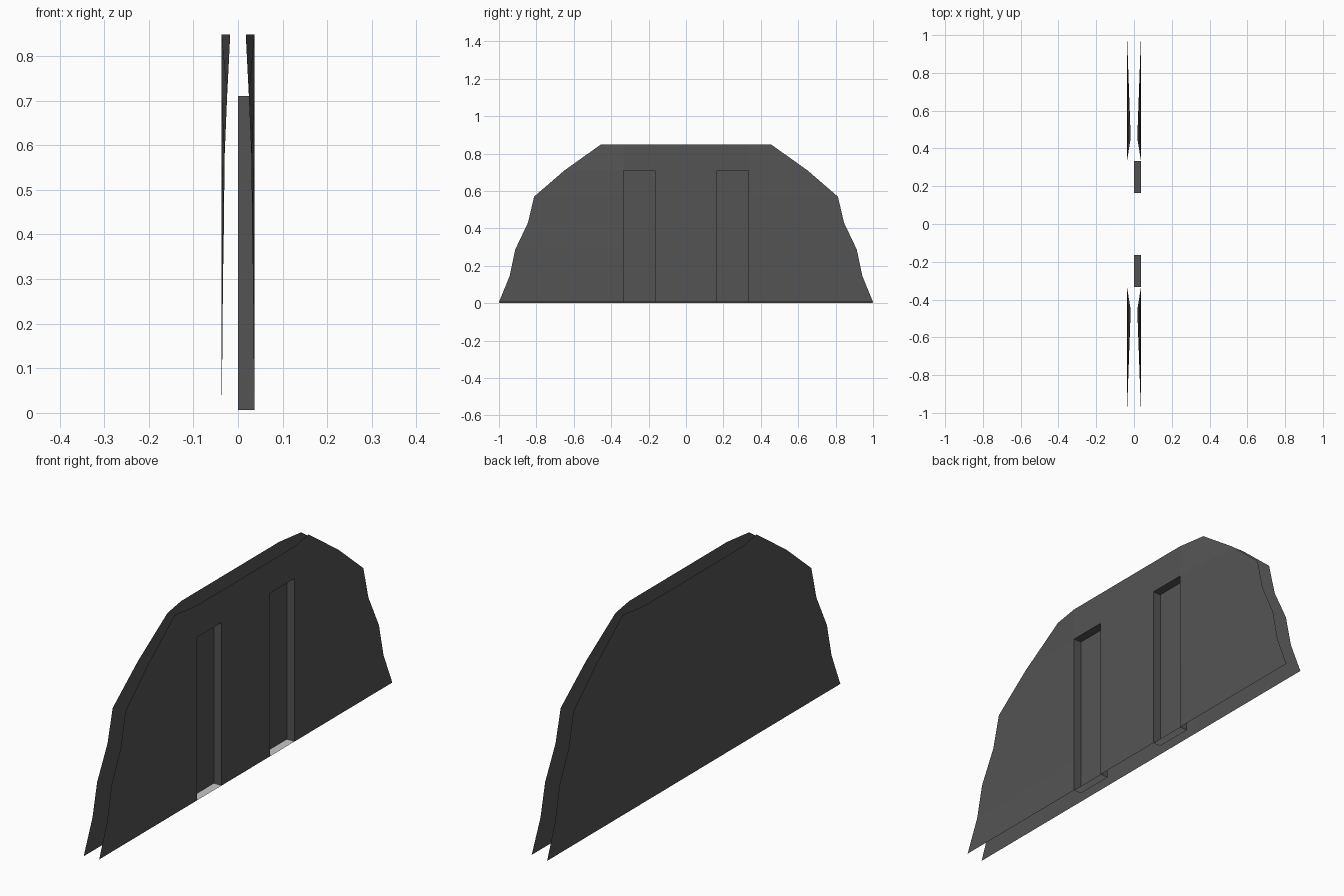
import bpy, bmesh

if "Cube" in bpy.data.objects:
    bpy.data.objects.remove(bpy.data.objects["Cube"])

# Half-width of the wall outline at each height
ROWS = [(0.0, 1.0), (0.145, 0.943), (0.287, 0.913), (0.43, 0.845),
        (0.57, 0.812), (0.71, 0.65), (0.848, 0.456)]
X = 0.037                      # half the spacing between both skins
JAMBS = [-0.333, -0.165, 0.165, 0.333]
DOOR_TOP, SILL = 0.71, 0.006


def material(name, v):
    m = bpy.data.materials.new(name)
    m.diffuse_color = (v, v, v, 1)
    m.use_nodes = True
    m.node_tree.nodes["Principled BSDF"].inputs["Base Color"].default_value = m.diffuse_color
    return m


grey = material("dark grey", 0.088)
pale = material("pale grey", 0.58)


def make(name, quads, mat, outward):
    """Object from quads, each flipped so its normal agrees with 'outward'."""
    bm = bmesh.new()
    for q in quads:
        f = bm.faces.new([bm.verts.new(p) for p in q])
        f.normal_update()
        if f.normal.dot(outward(f.calc_center_median())) < 0:
            f.normal_flip()
    bmesh.ops.remove_doubles(bm, verts=bm.verts, dist=1e-5)
    me = bpy.data.meshes.new(name)
    bm.to_mesh(me)
    bm.free()
    me.materials.append(mat)
    ob = bpy.data.objects.new(name, me)
    bpy.context.collection.objects.link(ob)
    return ob


from mathutils import Vector


# Wall skins: flat in the middle, outer edges pinched towards each other
def skin(name, side, doors):
    def row(z, w):
        xe = side * (X - (1 - w) * 0.036)
        return ([(xe, -w, z)] + [(side * X, y, z) for y in JAMBS] + [(xe, w, z)])
    rows = [row(max(z, SILL) if doors else z, w) for z, w in ROWS]
    quads = []
    for a, b in zip(rows, rows[1:]):
        for i in range(5):
            if doors and i in (1, 3) and b[1][2] <= DOOR_TOP:
                continue
            quads.append((a[i], a[i + 1], b[i + 1], b[i]))
    make(name, quads, grey, lambda c: Vector((side, 0, 0)))


skin("back_wall", -1, False)
skin("door_wall", 1, True)

# Door recesses with a pale threshold
for tag, y0, y1 in (("left", JAMBS[0], JAMBS[1]), ("right", JAMBS[2], JAMBS[3])):
    def p(x, y, z):
        return (x, y, z)
    b, t = SILL, DOOR_TOP
    panel = [p(0, y0, b), p(0, y1, b), p(0, y1, t), p(0, y0, t)]
    jambs = [[p(0, y, b), p(X, y, b), p(X, y, t), p(0, y, t)] for y in (y0, y1)]
    lintel = [p(0, y0, t), p(X, y0, t), p(X, y1, t), p(0, y1, t)]
    sill = [p(0, y0, b), p(X, y0, b), p(X, y1, b), p(0, y1, b)]
    centre = Vector((X, (y0 + y1) / 2, (b + t) / 2))
    make(tag + "_door_recess", [panel, lintel] + jambs, grey, lambda c: centre - c)
    make(tag + "_threshold", [sill], pale, lambda c: centre - c)
